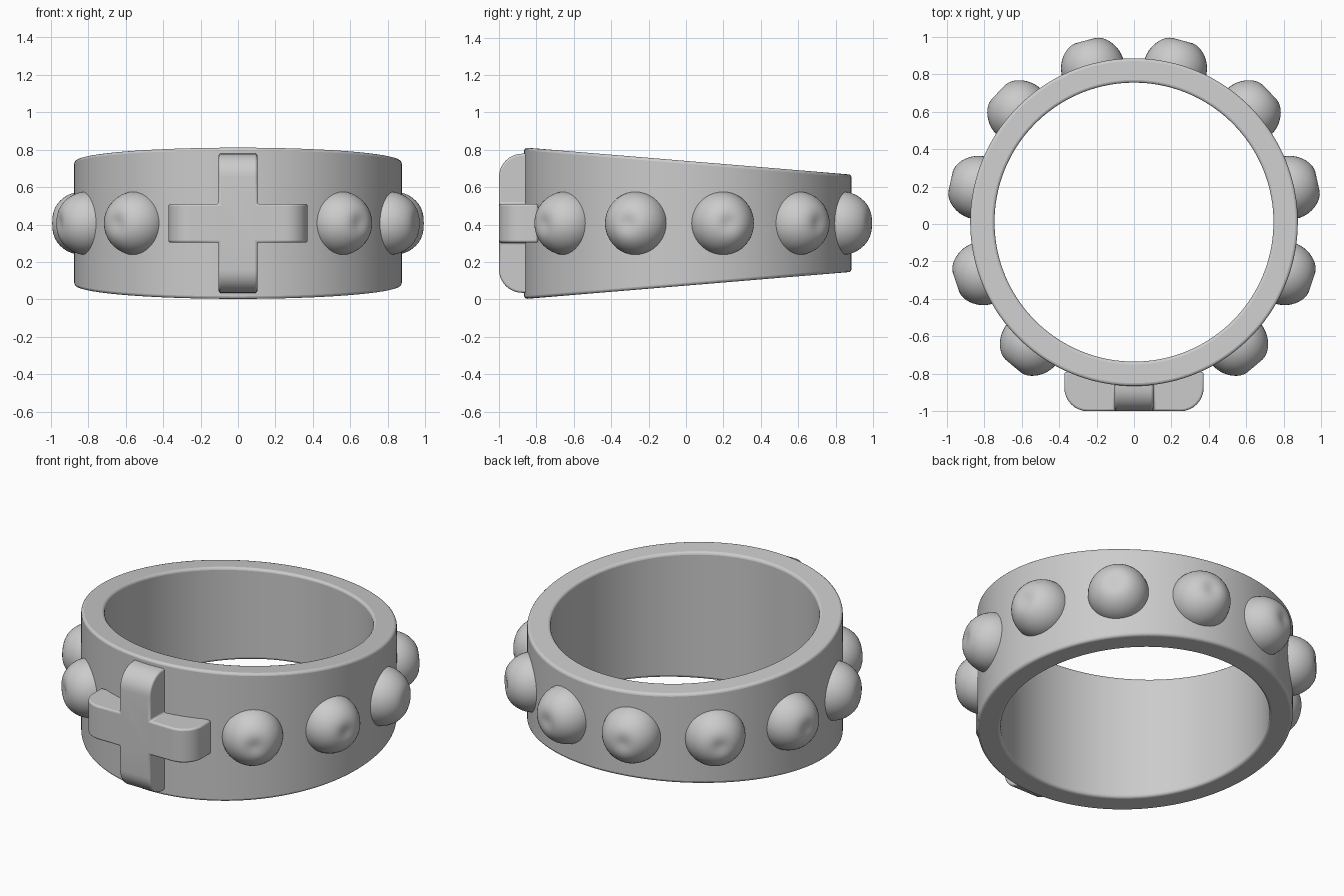
import bpy, bmesh, math
from mathutils import Matrix

if "Cube" in bpy.data.objects:
    bpy.data.objects.remove(bpy.data.objects["Cube"])

CY, ZC = 0.01, 0.407


def make_object(name, bm, bevel=0.0):
    bmesh.ops.recalc_face_normals(bm, faces=bm.faces[:])
    mesh = bpy.data.meshes.new(name)
    bm.to_mesh(mesh)
    bm.free()
    obj = bpy.data.objects.new(name, mesh)
    bpy.context.collection.objects.link(obj)
    bpy.context.view_layer.objects.active = obj
    obj.select_set(True)
    bpy.ops.object.shade_smooth_by_angle(angle=math.radians(35))
    if bevel:
        mod = obj.modifiers.new("soft_edges", 'BEVEL')
        mod.width = bevel
        mod.segments = 3
        mod.limit_method = 'ANGLE'
        mod.angle_limit = math.radians(40)
    obj.select_set(False)
    return obj


# Ring band, taller at the front than at the back
bm = bmesh.new()
N = 144
loops = []
for i in range(N):
    a = 2 * math.pi * i / N
    loop = []
    for r, s in ((0.875, -1), (0.875, 1), (0.745, 1), (0.745, -1)):
        x, y = r * math.cos(a), CY + r * math.sin(a)
        half = 0.405 - (y + 0.865) / 1.75 * 0.145
        loop.append(bm.verts.new((x, y, ZC + s * half)))
    loops.append(loop)
for i in range(N):
    p, q = loops[i], loops[(i + 1) % N]
    for j in range(4):
        k = (j + 1) % 4
        bm.faces.new((p[j], q[j], q[k], p[k]))
make_object("band", bm, 0.015)

# Raised cross on the front
bm = bmesh.new()
L, W = 0.372, 0.103
outline = [(L, -W), (L, W), (W, W), (W, L), (-W, L), (-W, W),
           (-L, W), (-L, -W), (-W, -W), (-W, -L), (W, -L), (W, -W)]
back = [bm.verts.new((x, -0.79, ZC + z)) for x, z in outline]
face = bm.faces.new(back)
new = bmesh.ops.extrude_face_region(bm, geom=[face], use_keep_orig=True)['geom']
front = [v for v in new if isinstance(v, bmesh.types.BMVert)]
bmesh.ops.translate(bm, verts=front, vec=(0, -0.21, 0))


def at_tip(v):
    return v.co.y < -0.9 and max(abs(v.co.x), abs(v.co.z - ZC)) > L - 0.01


tips = [e for e in bm.edges if all(at_tip(v) for v in e.verts)]
bmesh.ops.bevel(bm, geom=tips, offset=0.125, segments=8, profile=0.5, affect='EDGES')
make_object("cross", bm, 0.011)

# Round studs with a slightly dimpled crown, mirrored left and right
for side in (1, -1):
    for n in range(5):
        deg = -50 + 31.25 * n
        a = math.radians(deg if side == 1 else 180 - deg)
        bm = bmesh.new()
        bmesh.ops.create_uvsphere(bm, u_segments=40, v_segments=28, radius=0.17)
        for v in bm.verts:
            t = v.co.angle((0, 0, 1)) if v.co.length else 0
            v.co *= 1 - 0.12 * math.exp(-(t / 0.33) ** 2)
            v.co.z = max(v.co.z, -0.045)
        turn = Matrix.Rotation(a, 4, 'Z') @ Matrix.Translation((0.85, 0, 0)) @ Matrix.Rotation(math.pi / 2, 4, 'Y')
        bm.transform(Matrix.Translation((0, CY, ZC)) @ turn)
        make_object(f"stud_{'right' if side == 1 else 'left'}_{n + 1}", bm)
